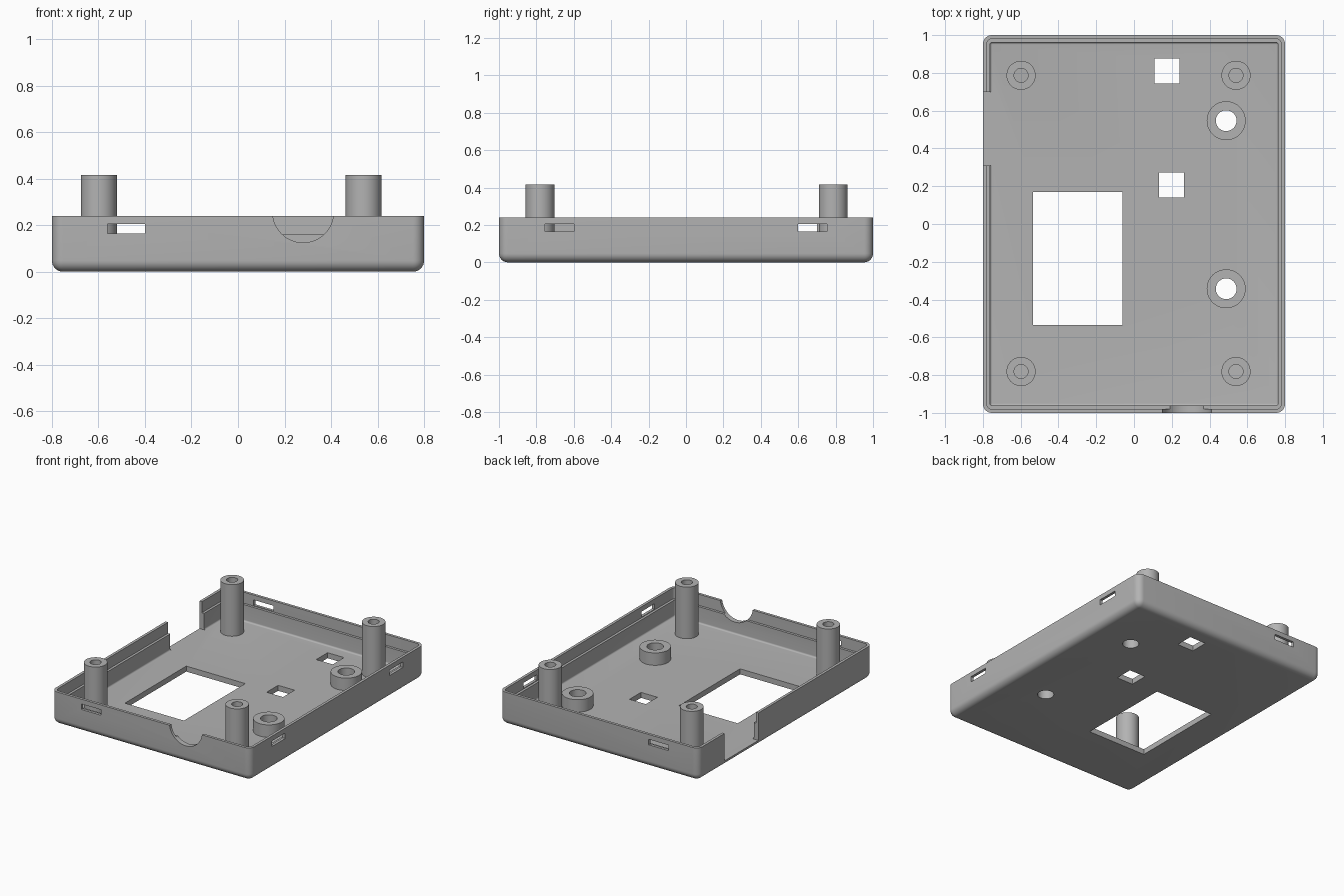
import bpy, bmesh
from math import pi, cos, sin, radians

cube = bpy.data.objects.get("Cube")
if cube:
    bpy.data.objects.remove(cube, do_unlink=True)

grey = bpy.data.materials.new("matte grey plastic")
grey.use_nodes = True
colour = (0.45, 0.45, 0.45, 1)
grey.diffuse_color = colour
grey.node_tree.nodes["Principled BSDF"].inputs["Base Color"].default_value = colour


def make_object(name, bm):
    bmesh.ops.recalc_face_normals(bm, faces=bm.faces)
    mesh = bpy.data.meshes.new(name)
    bm.to_mesh(mesh)
    bm.free()
    obj = bpy.data.objects.new(name, mesh)
    bpy.context.collection.objects.link(obj)
    mesh.materials.append(grey)
    return obj


def activate(obj):
    bpy.ops.object.select_all(action='DESELECT')
    obj.select_set(True)
    bpy.context.view_layer.objects.active = obj


def box(name, x, y, z, corner=0, bottom=0):
    """Box between three ranges; optional rounding of upright and bottom edges."""
    bm = bmesh.new()
    bmesh.ops.create_cube(bm, size=1)
    for v in bm.verts:
        v.co = [r[0] if c < 0 else r[1] for c, r in zip(v.co, (x, y, z))]
    if corner:
        edges = []
        for e in bm.edges:
            a, b = (v.co.z for v in e.verts)
            upright = abs(a - b) > 1e-4
            low = max(a, b) < z[0] + 1e-4
            if upright or (bottom and low):
                edges.append(e)
        bmesh.ops.bevel(bm, geom=edges, offset=corner, segments=8,
                        profile=0.5, affect='EDGES')
    return make_object(name, bm)


def cylinder(name, radius, depth, location, tilt=0):
    bm = bmesh.new()
    bmesh.ops.create_cone(bm, cap_ends=True, segments=64, radius1=radius,
                          radius2=radius, depth=depth)
    obj = make_object(name, bm)
    obj.location = location
    obj.rotation_euler.x = tilt
    return obj


def cut(target, cutter):
    cutter.hide_render = True
    mod = target.modifiers.new("cut", 'BOOLEAN')
    mod.operation = 'DIFFERENCE'
    mod.solver = 'EXACT'
    mod.object = cutter
    bpy.context.view_layer.update()
    activate(target)
    bpy.ops.object.modifier_apply(modifier=mod.name)
    bpy.data.objects.remove(cutter, do_unlink=True)


def tube(name, x, y, outer, inner, z0, z1, sides=48):
    """Open-ended sleeve: outer wall, top rim and bore."""
    bm = bmesh.new()
    profile = ((outer, z0), (outer, z1), (inner, z1), (inner, z0))
    rings = [[bm.verts.new((x + r * cos(2 * pi * i / sides),
                            y + r * sin(2 * pi * i / sides), z))
              for i in range(sides)] for r, z in profile]
    for k in range(4):
        a, b = rings[k], rings[(k + 1) % 4]
        for i in range(sides):
            j = (i + 1) % sides
            bm.faces.new((a[i], a[j], b[j], b[i]))
    return make_object(name, bm)


# Tray: rounded outside, main cavity, wider cavity above for the lip
FLOOR, TOP = 0.04, 0.24
tray = box("case_tray", (-0.8, 0.8), (-1, 1), (0, TOP), 0.048, True)
cut(tray, box("cavity", (-0.762, 0.762), (-0.962, 0.962), (FLOOR, 0.5), 0.012, True))
cut(tray, box("lip_cavity", (-0.78, 0.78), (-0.98, 0.98), (0.16, 0.5), 0.028))

# Openings in the floor
cut(tray, box("screen_window", (-0.535, -0.06), (-0.535, 0.17), (-0.1, 0.1)))
cut(tray, box("back_button_hole", (0.108, 0.24), (0.745, 0.875), (-0.1, 0.1)))
cut(tray, box("middle_button_hole", (0.132, 0.264), (0.14, 0.272), (-0.1, 0.1)))

# Openings in the walls
cut(tray, box("side_gap", (-0.9, -0.74), (0.31, 0.70), (FLOOR, 0.5)))
cut(tray, cylinder("cable_notch", 0.131, 0.2, (0.28, -1, 0.256), pi / 2))
SLOT_Z = (0.165, 0.205)
for s in (-1, 1):
    cut(tray, box("end_slot", (-0.56, -0.40), sorted((s * 0.9, s * 1.1)), SLOT_Z))
    cut(tray, box("side_slot", (0.7, 0.9), sorted((s * 0.6, s * 0.753)), SLOT_Z))

parts = [tray]

# Short bosses with holes through the floor
for name, y in (("front_boss", -0.343), ("back_boss", 0.547)):
    cut(tray, cylinder("boss_bore", 0.055, 0.3, (0.488, y, 0)))
    parts.append(tube(name, 0.488, y, 0.103, 0.055, FLOOR, 0.13))

# Tall corner posts with screw bores
for end, y in (("front", -0.781), ("back", 0.787)):
    for side, x in (("right", -0.598), ("left", 0.54)):
        parts.append(tube(f"{end}_{side}_post", x, y, 0.077, 0.037, FLOOR - 0.005, 0.415))

for obj in parts:
    activate(obj)
    bpy.ops.object.shade_smooth_by_angle(angle=radians(30))
